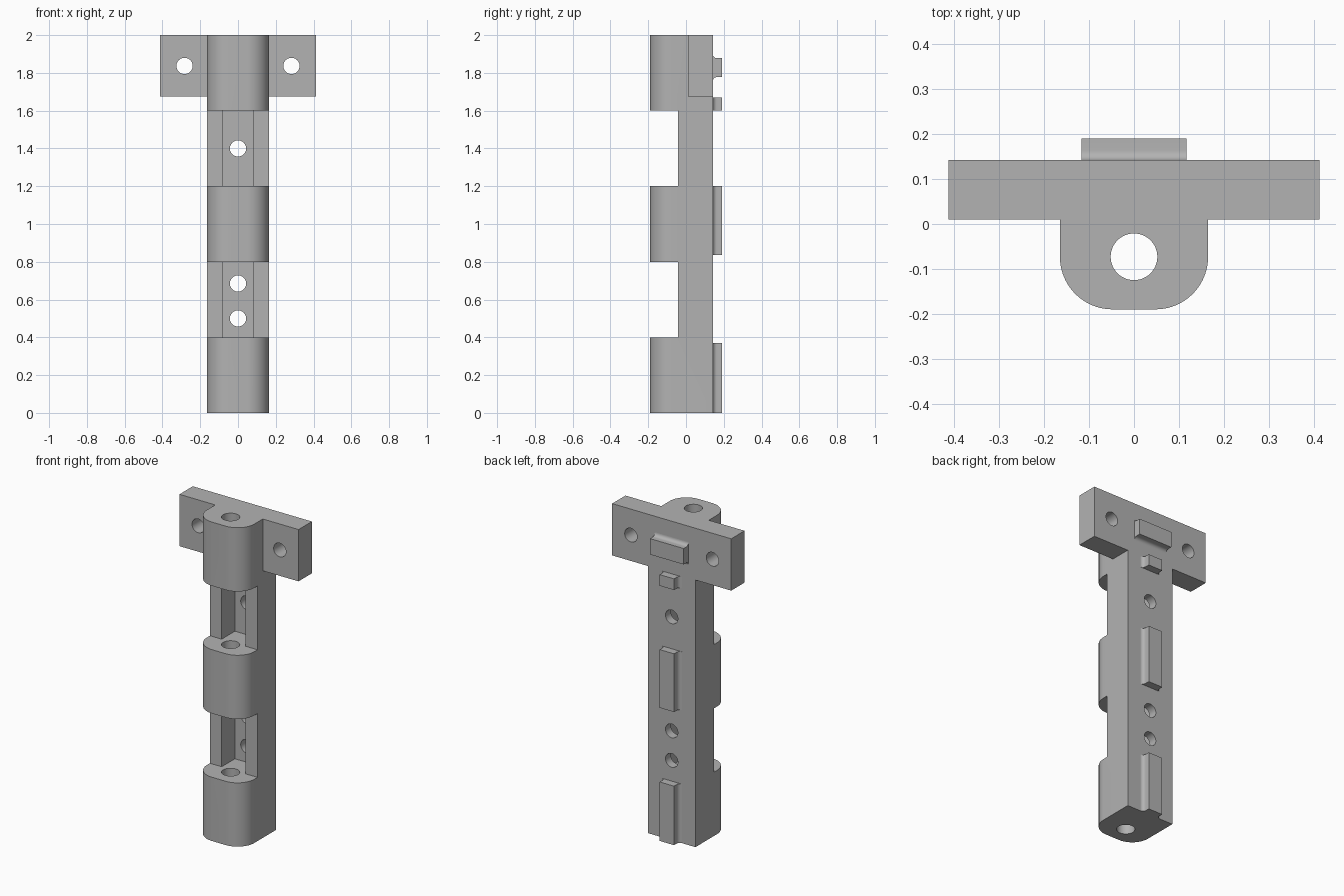
import bpy, bmesh, math
from mathutils import Matrix, Vector

cube = bpy.data.objects.get("Cube")
if cube:
    bpy.data.objects.remove(cube, do_unlink=True)

grey = bpy.data.materials.new("plain grey")
grey.use_nodes = True
colour = (0.45, 0.45, 0.45, 1)
grey.diffuse_color = colour
grey.node_tree.nodes["Principled BSDF"].inputs["Base Color"].default_value = colour

BACK = 0.142      # rear face of the column
HALF = 0.165      # half width of the column
REAR = 0.19       # rear face of the ribs


def make(name, bm):
    bmesh.ops.recalc_face_normals(bm, faces=bm.faces)
    mesh = bpy.data.meshes.new(name)
    bm.to_mesh(mesh)
    bm.free()
    mesh.materials.append(grey)
    obj = bpy.data.objects.new(name, mesh)
    bpy.context.collection.objects.link(obj)
    return obj


def prism(name, points, low, high):
    """Extrude an outline in x, y from z = low to z = high."""
    bm = bmesh.new()
    face = bm.faces.new([bm.verts.new((x, y, low)) for x, y in points])
    out = bmesh.ops.extrude_face_region(bm, geom=[face])
    verts = [v for v in out["geom"] if isinstance(v, bmesh.types.BMVert)]
    bmesh.ops.translate(bm, verts=verts, vec=(0, 0, high - low))
    return make(name, bm)


def box(name, half, front, back, low, high):
    return prism(name, [(-half, front), (half, front), (half, back), (-half, back)], low, high)


def rod(name, radius, length, centre, along_y=False):
    bm = bmesh.new()
    turn = Matrix.Rotation(math.pi / 2 if along_y else 0, 4, "X")
    bmesh.ops.create_cone(bm, cap_ends=True, segments=48, radius1=radius, radius2=radius,
                          depth=length, matrix=Matrix.Translation(centre) @ turn)
    return make(name, bm)


def arc(cx, cy, radius, start, end, steps):
    angles = [math.radians(start + (end - start) * i / steps) for i in range(steps + 1)]
    return [(cx + radius * math.cos(a), cy + radius * math.sin(a)) for a in angles]


def combine(target, tool, operation):
    mod = target.modifiers.new(operation, "BOOLEAN")
    mod.operation = operation
    mod.solver = "EXACT"
    mod.object = tool
    bpy.context.view_layer.objects.active = target
    bpy.ops.object.modifier_apply(modifier=mod.name)
    bpy.data.objects.remove(tool, do_unlink=True)


# Column with rounded front corners
R = 0.117
outline = [(HALF, BACK), (-HALF, BACK)]
outline += arc(R - HALF, R - 0.19, R, 180, 270, 20)
outline += arc(HALF - R, R - 0.19, R, 270, 360, 20)
column = prism("column", outline, 0, 2)

# Mounting bar across the top
combine(column, box("mounting_bar", 0.413, 0.01, BACK, 1.675, 2), "UNION")

# Front notches with a deeper channel inside each
for low in (0.4, 1.2):
    combine(column, box("notch_cutter", 0.3, -0.3, -0.043, low, low + 0.4), "DIFFERENCE")
    combine(column, box("channel_cutter", 0.083, -0.3, 0.088, low, low + 0.4), "DIFFERENCE")

# Long vertical bore
combine(column, rod("bore_cutter", 0.052, 3, Vector((0, -0.073, 1))), "DIFFERENCE")

# Screw holes from front to back
for x, z in ((0, 0.5), (0, 0.685), (0, 1.4), (-0.283, 1.837), (0.283, 1.837)):
    combine(column, rod("hole_cutter", 0.043, 1, Vector((x, 0, z)), True), "DIFFERENCE")

# Rear ribs with filleted sides
F = 0.022
W = 0.05
rib = [(-W, REAR)]
rib += arc(-W - F, BACK + F, F, 0, -90, 8)
rib += arc(W + F, BACK + F, F, 270, 180, 8)
rib += [(W, REAR)]
parts = [column]
for name, low, high in (("lower_rib", 0, 0.37), ("middle_rib", 0.835, 1.2), ("small_rib", 1.6, 1.67)):
    parts.append(prism(name, rib, low, high))

# Horizontal rib on the mounting bar
cross = prism("cross_rib", rib, -0.117, 0.117)
cross.data.transform(Matrix.Translation((0, 0, 1.828)) @ Matrix.Rotation(math.pi / 2, 4, "Y"))
parts.append(cross)

for obj in parts:
    bpy.ops.object.select_all(action="DESELECT")
    obj.select_set(True)
    bpy.context.view_layer.objects.active = obj
    bpy.ops.object.shade_smooth_by_angle(angle=math.radians(30))
